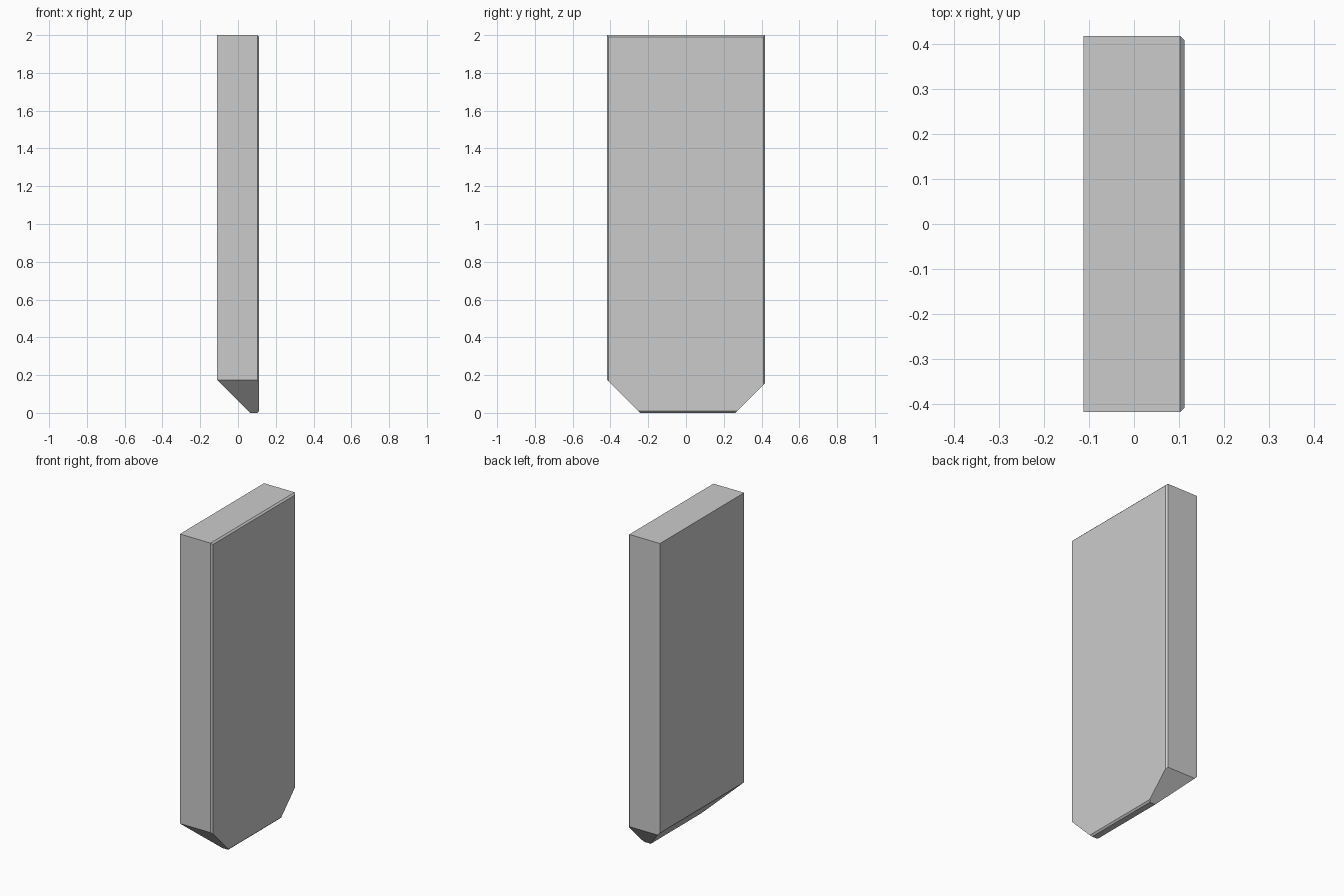
import bpy, bmesh
from mathutils import Vector

if "Cube" in bpy.data.objects:
    bpy.data.objects.remove(bpy.data.objects["Cube"])

HX, HY, H = 0.112, 0.419, 2.0
EDGE = 0.01

# Slab
bm = bmesh.new()
bmesh.ops.create_cube(bm, size=1.0)
for v in bm.verts:
    v.co = Vector((v.co.x * 2 * HX, v.co.y * 2 * HY, (v.co.z + 0.5) * H))

# Fine chamfer around the broad right-hand face
rim = [e for e in bm.edges if all(v.co.x > HX - 1e-4 for v in e.verts)]
bmesh.ops.bevel(bm, geom=rim, offset=EDGE, offset_type='OFFSET',
                segments=1, profile=0.5, affect='EDGES')


def cut(point, normal):
    """Slice off everything beyond the plane and cap the opening."""
    res = bmesh.ops.bisect_plane(
        bm, geom=bm.verts[:] + bm.edges[:] + bm.faces[:], dist=1e-6,
        plane_co=point, plane_no=normal, clear_outer=True)
    edges = [g for g in res['geom_cut'] if isinstance(g, bmesh.types.BMEdge)]
    bmesh.ops.edgenet_fill(bm, edges=edges)


# 45-degree cuts at the foot: two ends and the broad back face
cut((0, -HY, 0.175), (0, -1, -1))
cut((0, HY, 0.158), (0, 1, -1))
cut((-HX, 0, 0.175), (-1, 0, -1))

bmesh.ops.recalc_face_normals(bm, faces=bm.faces[:])
mesh = bpy.data.meshes.new("chamfered_slab")
bm.to_mesh(mesh)
bm.free()
slab = bpy.data.objects.new("chamfered_slab", mesh)
bpy.context.collection.objects.link(slab)
